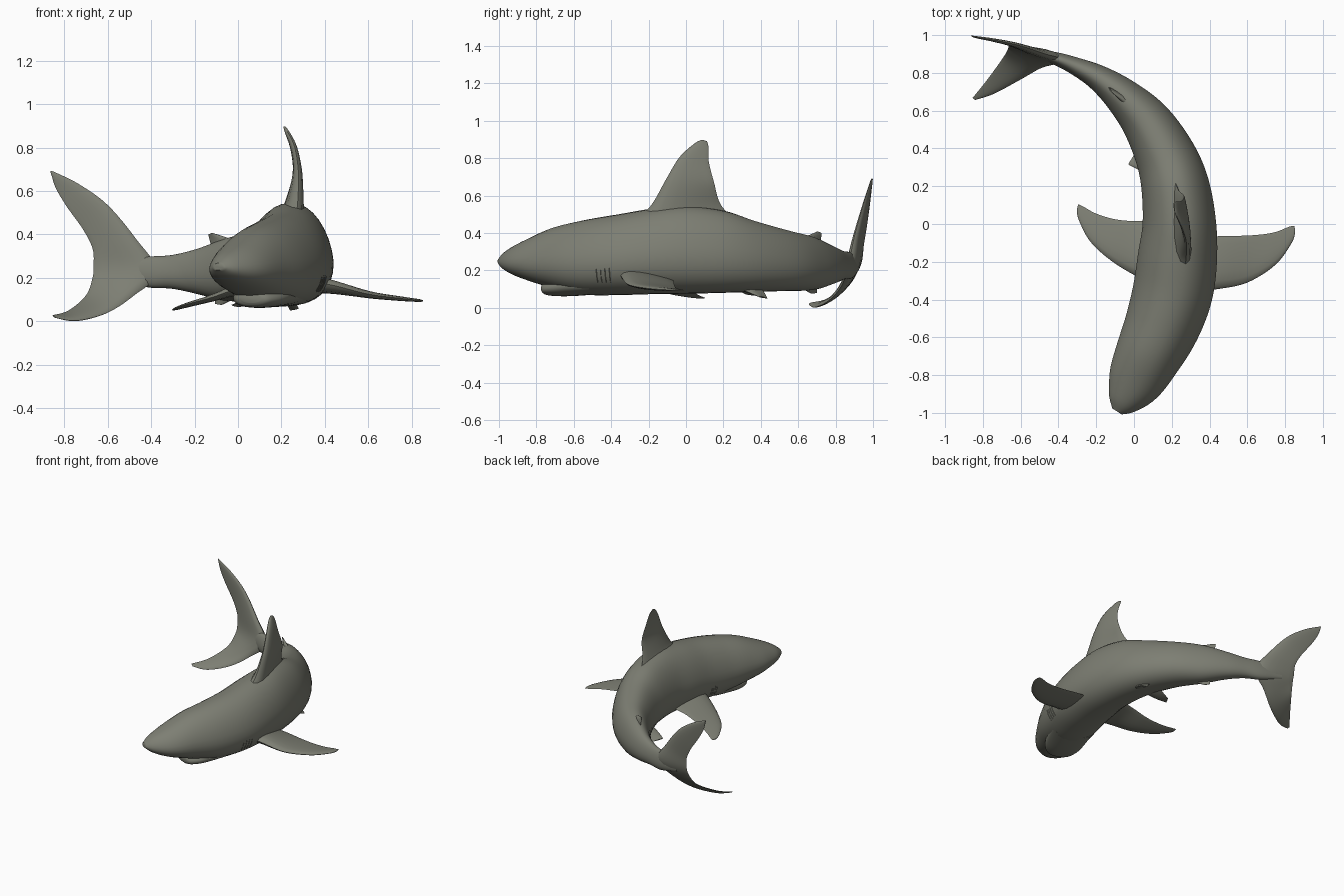
import bpy, bmesh, math
from mathutils import Vector

cube = bpy.data.objects.get("Cube")
if cube:
    bpy.data.objects.remove(cube)

skin = bpy.data.materials.new("grey green skin")
skin.use_nodes = True
COLOUR = (0.205, 0.21, 0.172, 1)
skin.diffuse_color = COLOUR
skin.node_tree.nodes["Principled BSDF"].inputs["Base Color"].default_value = COLOUR
skin.node_tree.nodes["Principled BSDF"].inputs["Roughness"].default_value = 0.7


def spline(rows, t):
    """Smooth curve through rows of numbers, t counted in rows."""
    i = min(int(t), len(rows) - 2)
    f = t - i
    a, b, c, d = (rows[max(0, min(len(rows) - 1, i + k))] for k in (-1, 0, 1, 2))
    return [0.5 * (2 * q + (r - p) * f + (2 * p - 5 * q + 4 * r - s) * f * f
                   + (3 * q - p - 3 * r + s) * f ** 3)
            for p, q, r, s in zip(a, b, c, d)]


def loft(name, rings):
    """Skin closed rings of points and cap both ends."""
    bm = bmesh.new()
    loops = [[bm.verts.new(p) for p in ring] for ring in rings]
    n = len(loops[0])
    for a, b in zip(loops, loops[1:]):
        for i in range(n):
            j = (i + 1) % n
            bm.faces.new((a[i], a[j], b[j], b[i]))
    bm.faces.new(loops[0][::-1])
    bm.faces.new(loops[-1])
    bmesh.ops.recalc_face_normals(bm, faces=bm.faces)
    mesh = bpy.data.meshes.new(name)
    bm.to_mesh(mesh)
    bm.free()
    obj = bpy.data.objects.new(name, mesh)
    bpy.context.collection.objects.link(obj)
    mesh.materials.append(skin)
    bpy.ops.object.select_all(action="DESELECT")
    obj.select_set(True)
    bpy.context.view_layer.objects.active = obj
    bpy.ops.object.shade_smooth_by_angle(angle=math.radians(50))


def hull_point(rows, t, angle, swell=1.0):
    """Point on a rounded trunk; each row is x, y, half width, top, bottom."""
    x, y, w, top, low = spline(rows, t)
    e = 0.02
    p, q = spline(rows, max(0, t - e)), spline(rows, min(len(rows) - 1, t + e))
    side = Vector((q[1] - p[1], p[0] - q[0], 0)).normalized()
    mid = low + 0.43 * (top - low)
    c, s = math.cos(angle), math.sin(angle)
    across = math.copysign(abs(c) ** 0.9, c) * w * swell * (1 - 0.12 * max(0, s))
    rise = (top - mid) * s if s > 0 else -(mid - low) * abs(s) ** 0.85
    return Vector((x, y, mid + rise * swell)) + side * across


def trunk(name, rows, steps=5, sides=32):
    count = (len(rows) - 1) * steps
    loft(name, [[hull_point(rows, k / steps, math.tau * i / sides)
                 for i in range(sides)] for k in range(count + 1)])


def fin(name, rows, steps=6, sides=16):
    """Each row is a leading point, a trailing point and a thickness."""
    flat = [(*lead, *trail, thick) for lead, trail, thick in rows]
    last = len(flat) - 1
    rings = []
    for k in range(last * steps + 1):
        t = k / steps
        here = spline(flat, t)
        before, after = spline(flat, max(0, t - 0.2)), spline(flat, min(last, t + 0.2))
        lead, trail = Vector(here[:3]), Vector(here[3:6])
        span = (Vector(after[:3]) + Vector(after[3:6])
                - Vector(before[:3]) - Vector(before[3:6]))
        normal = (trail - lead).cross(span).normalized()
        ring = []
        for i in range(sides):
            a = math.tau * i / sides
            u = (1 - math.cos(a)) / 2
            ring.append(lead.lerp(trail, u)
                        + normal * math.sin(a) * here[6] * (0.62 - 0.45 * u))
        rings.append(ring)
    loft(name, rings)


# Curving body from snout to tail stalk
BODY = [
    (-.09, -.992, .03, .268, .235), (-.06, -.945, .085, .31, .195),
    (.0, -.845, .145, .365, .15), (.073, -.70, .177, .43, .105),
    (.15, -.535, .2, .47, .07), (.205, -.36, .212, .50, .068),
    (.23, -.18, .21, .53, .073), (.24, 0, .195, .545, .075),
    (.218, .2, .18, .52, .08), (.165, .365, .16, .465, .085),
    (.067, .538, .133, .415, .09), (-.057, .672, .1, .38, .095),
    (-.183, .77, .07, .335, .125), (-.305, .833, .048, .305, .15),
    (-.42, .878, .033, .297, .157), (-.57, .92, .01, .275, .20)]
trunk("body", BODY)

# Blunt lower jaw under the snout
trunk("lower_jaw", [
    (.06, -.755, .05, .135, .085), (.067, -.738, .085, .15, .068),
    (.09, -.68, .12, .17, .062), (.12, -.6, .14, .2, .063),
    (.17, -.47, .15, .2, .072)])

# Tall dorsal fin with a flared foot
fin("dorsal_fin", [
    ((.265, -.27, .47), (.19, .31, .43), .14),
    ((.275, -.185, .55), (.23, .19, .545), .09),
    ((.278, -.105, .69), (.265, .15, .67), .05),
    ((.26, -.035, .805), (.25, .122, .78), .034),
    ((.225, .045, .878), (.225, .12, .86), .022),
    ((.213, .085, .898), (.211, .112, .89), .008)])

fin("left_pectoral_fin", [
    ((.30, -.36, .19), (.30, -.07, .15), .10),
    ((.44, -.345, .165), (.44, -.065, .14), .068),
    ((.60, -.31, .125), (.62, -.06, .115), .037),
    ((.75, -.215, .105), (.74, -.045, .103), .024),
    ((.835, -.10, .096), (.82, -.015, .096), .015),
    ((.853, -.045, .094), (.85, -.01, .094), .006)])

fin("right_pectoral_fin", [
    ((.13, -.33, .18), (.13, .02, .16), .09),
    ((.01, -.275, .155), (.01, .015, .14), .06),
    ((-.12, -.195, .11), (-.10, .025, .105), .037),
    ((-.23, -.095, .08), (-.20, .055, .075), .024),
    ((-.29, .015, .06), (-.265, .09, .058), .015),
    ((-.303, .07, .052), (-.295, .105, .052), .006)])

# Crescent tail, lower tip to upper tip
fin("tail_fin", [
    ((-.84, .657, .016), (-.855, .667, .028), .006),
    ((-.74, .69, .003), (-.78, .76, .05), .02),
    ((-.60, .765, .04), (-.70, .87, .12), .03),
    ((-.48, .832, .118), (-.67, .92, .2), .045),
    ((-.37, .868, .225), (-.665, .94, .255), .065),
    ((-.47, .90, .38), (-.67, .95, .335), .045),
    ((-.60, .943, .535), (-.715, .965, .425), .03),
    ((-.73, .972, .63), (-.79, .98, .53), .02),
    ((-.84, .99, .685), (-.84, .99, .615), .012),
    ((-.863, .997, .692), (-.858, .997, .672), .005)])

fin("second_dorsal_fin", [
    ((.01, .60, .36), (-.12, .73, .31), .06),
    ((-.05, .65, .385), (-.125, .722, .35), .03),
    ((-.12, .70, .407), (-.137, .725, .40), .008)])

fin("anal_fin", [
    ((.01, .60, .12), (-.10, .70, .13), .05),
    ((-.04, .64, .092), (-.105, .70, .10), .02),
    ((-.075, .67, .075), (-.105, .70, .08), .006)])

fin("right_pelvic_fin", [
    ((.11, .26, .12), (.11, .40, .11), .04),
    ((.03, .285, .095), (.06, .39, .085), .025),
    ((-.03, .315, .075), (.01, .38, .065), .008)])

fin("left_pelvic_fin", [
    ((.22, .27, .11), (.18, .40, .11), .04),
    ((.26, .33, .085), (.22, .42, .08), .025),
    ((.28, .39, .06), (.24, .435, .05), .008)])

# Fine gill slits on both flanks, just ahead of the pectoral fins
for name, turn in (("left", 0), ("right", math.pi)):
    for k in range(4):
        rings = []
        for step in range(6):
            drop = -0.62 + 0.09 * step
            angle = turn - drop if turn else drop
            t = 4.65 + 0.11 * k
            rings.append([hull_point(BODY, t + shift, angle, swell)
                          for shift, swell in ((-.012, .99), (0, 1.004), (.012, .99))])
        loft(f"{name}_gill_slit_{k + 1}", rings)
